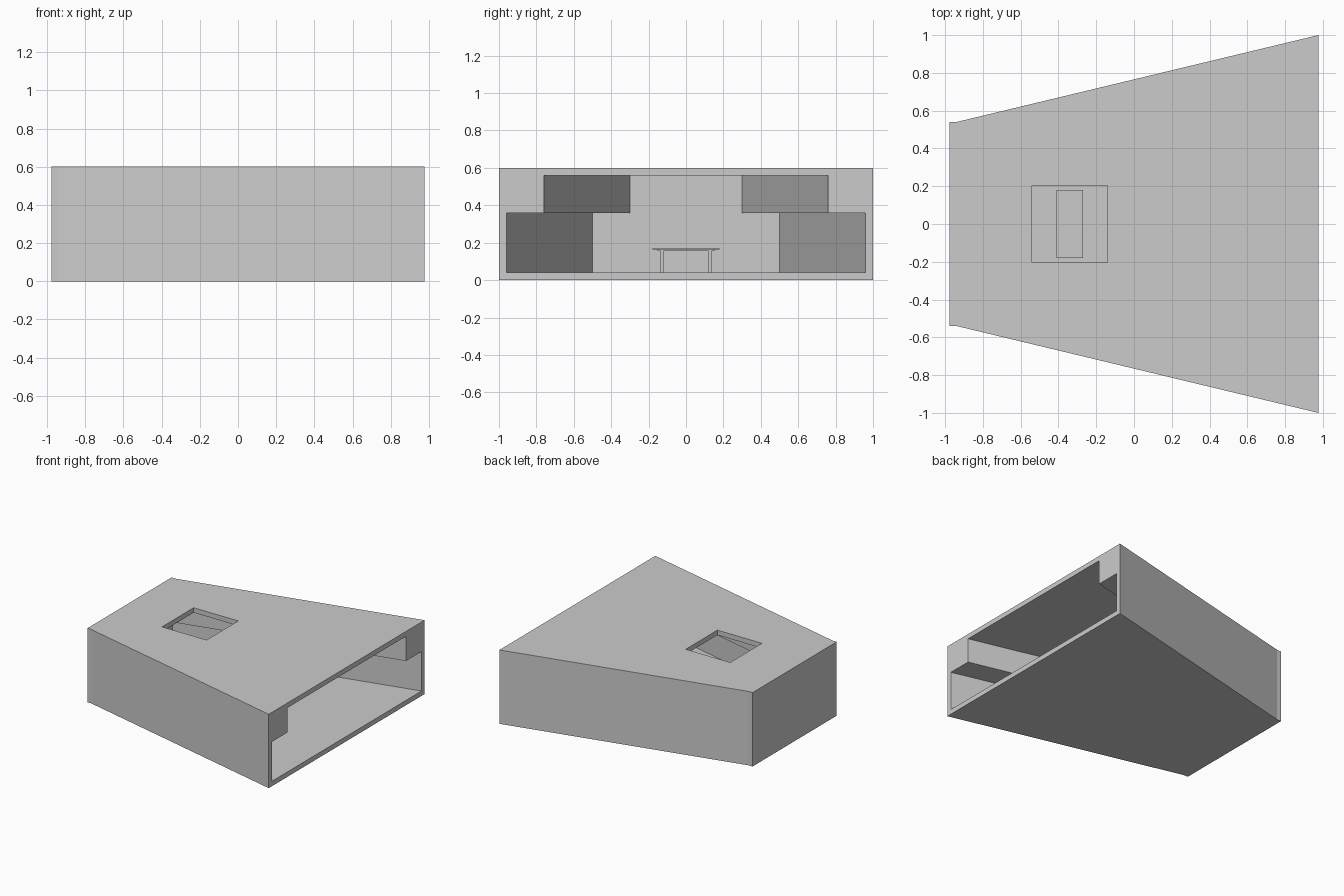
import bpy, bmesh

if "Cube" in bpy.data.objects:
    bpy.data.objects.remove(bpy.data.objects["Cube"])

X_BACK, X_IN, X_OPEN = -0.976, -0.94, 0.976
SLOPE = 0.46 / (X_OPEN - X_IN)


def loft(name, rings):
    """Closed solid through matching rings of 3D points."""
    bm = bmesh.new()
    vs = [[bm.verts.new(p) for p in ring] for ring in rings]
    n = len(vs[0])
    for a, b in zip(vs, vs[1:]):
        for i in range(n):
            j = (i + 1) % n
            bm.faces.new((a[i], a[j], b[j], b[i]))
    bm.faces.new(vs[0])
    bm.faces.new(vs[-1])
    bmesh.ops.recalc_face_normals(bm, faces=bm.faces)
    me = bpy.data.meshes.new(name)
    bm.to_mesh(me)
    bm.free()
    ob = bpy.data.objects.new(name, me)
    bpy.context.collection.objects.link(ob)
    return ob


def box(name, x0, x1, y0, y1, z0, z1):
    return loft(name, [[(x, y0, z0), (x, y1, z0), (x, y1, z1), (x, y0, z1)]
                       for x in (x0, x1)])


def cut(target, cutter):
    cutter.hide_render = True
    cutter.hide_viewport = True
    mod = target.modifiers.new(cutter.name, 'BOOLEAN')
    mod.operation = 'DIFFERENCE'
    mod.solver = 'EXACT'
    mod.object = cutter


# Tapered outer shell with a short straight back wall
def outer_ring(x, w):
    return [(x, -w, 0), (x, w, 0), (x, w, 0.6), (x, -w, 0.6)]


shell = loft("room_shell", [outer_ring(X_BACK, 0.54), outer_ring(X_IN, 0.54),
                            outer_ring(X_OPEN, 1.0)])


# T-shaped interior: full width below, narrowed by overhead bulkheads above
def inner_ring(x):
    w = 0.5 + SLOPE * (x - X_IN)
    half = [(w, 0.04), (w, 0.36), (w - 0.2, 0.36), (w - 0.2, 0.56)]
    pts = half + [(-y, z) for y, z in reversed(half)]
    return [(x, y, z) for y, z in pts]


cut(shell, loft("interior_cutter", [inner_ring(X_IN), inner_ring(X_OPEN + 0.03)]))

# Skylight opening in the roof
cut(shell, box("skylight_cutter", -0.54, -0.14, -0.203, 0.203, 0.5, 0.7))

# Table under the skylight
TX = -0.34
box("table_top", TX - 0.07, TX + 0.07, -0.18, 0.18, 0.163, 0.171)
box("table_frame", TX - 0.055, TX + 0.055, -0.152, 0.152, 0.155, 0.163)
for sx in (-1, 1):
    for sy in (-1, 1):
        cx, cy = TX + sx * 0.045, sy * 0.129
        box("table_leg", cx - 0.008, cx + 0.008, cy - 0.008, cy + 0.008, 0.04, 0.155)
